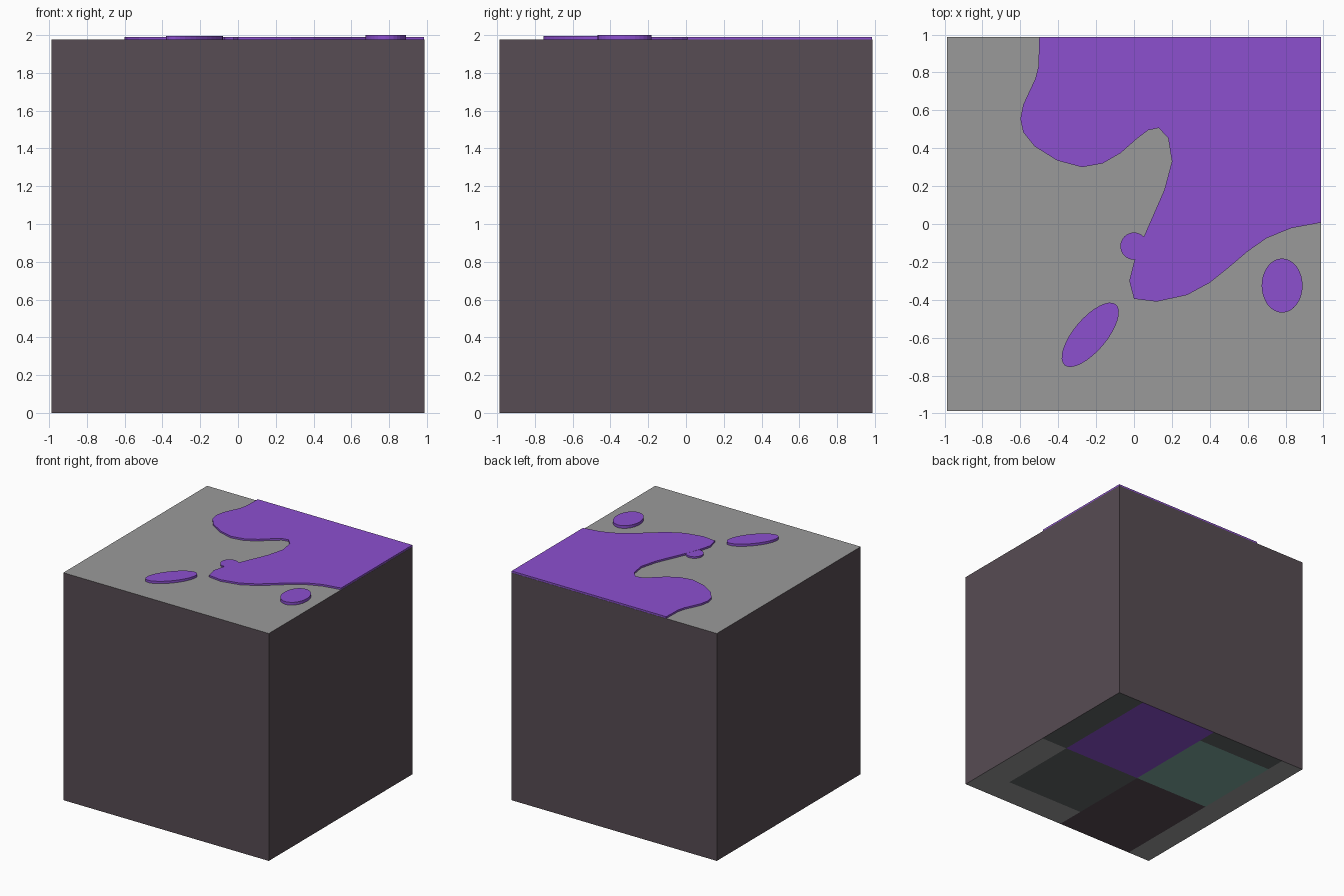
import bpy, bmesh, math
from mathutils import Vector

if "Cube" in bpy.data.objects:
    bpy.data.objects.remove(bpy.data.objects["Cube"])

H = 0.988            # half width of the block
TOP = 2 * H          # top of the block


def material(name, r, g, b):
    def lin(c):
        c /= 255
        return c / 12.92 if c <= 0.04045 else ((c + 0.055) / 1.055) ** 2.4
    m = bpy.data.materials.new(name)
    m.diffuse_color = (lin(r), lin(g), lin(b), 1)
    m.use_nodes = True
    m.node_tree.nodes["Principled BSDF"].inputs["Base Color"].default_value = m.diffuse_color
    return m


GREY = material("light grey", 154, 154, 154)
BROWN = material("dark brown", 87, 76, 83)
PURPLE = material("purple", 140, 80, 207)
DARK = material("dark grey", 97, 101, 102)
TEAL = material("teal", 125, 168, 158)


def finish(name, bm, mats):
    bmesh.ops.recalc_face_normals(bm, faces=bm.faces)
    me = bpy.data.meshes.new(name)
    bm.to_mesh(me)
    bm.free()
    for m in mats:
        me.materials.append(m)
    ob = bpy.data.objects.new(name, me)
    bpy.context.collection.objects.link(ob)
    return ob


def underside_colour(x, y):
    """Material index of a patch on the bottom face."""
    if x > 0.731:
        return 3 if y > 0 else 0
    if x > -0.034:
        if y > 0:
            return 2
        return 3 if y > -0.731 else 0
    if x > -0.771:
        if y > 0:
            return 3 if y > 0.81 else 4
        return 1
    return 0


# Block: brown sides, grey top, patched underside
bm = bmesh.new()
bmesh.ops.create_cube(bm, size=TOP)
bmesh.ops.translate(bm, verts=bm.verts, vec=(0, 0, H))
cuts = [((x, 0, 0), (1, 0, 0)) for x in (0.731, -0.034, -0.771)]
cuts += [((0, y, 0), (0, 1, 0)) for y in (0.81, 0, -0.731)]
for co, no in cuts:
    faces = [f for f in bm.faces if f.calc_center_median().z < 1e-4]
    geom = set(faces)
    for f in faces:
        geom.update(f.edges)
        geom.update(f.verts)
    bmesh.ops.bisect_plane(bm, geom=list(geom), plane_co=co, plane_no=no)
for f in bm.faces:
    c = f.calc_center_median()
    if c.z > TOP - 1e-4:
        f.material_index = 0
    elif c.z < 1e-4:
        f.material_index = underside_colour(c.x, c.y)
    else:
        f.material_index = 1
finish("block", bm, [GREY, BROWN, PURPLE, DARK, TEAL])


def slab(name, points, top):
    """Flat purple slab with the given outline, lying on the block."""
    bm = bmesh.new()
    face = bm.faces.new([bm.verts.new((x, y, TOP)) for x, y in points])
    ext = bmesh.ops.extrude_face_region(bm, geom=[face], use_keep_orig=True)
    up = [v for v in ext["geom"] if isinstance(v, bmesh.types.BMVert)]
    bmesh.ops.translate(bm, verts=up, vec=Vector((0, 0, top - TOP)))
    return finish(name, bm, [PURPLE])


def ellipse(cx, cy, a, b, deg=0, n=32):
    t = math.radians(deg)
    pts = []
    for i in range(n):
        p = 2 * math.pi * i / n
        x, y = a * math.cos(p), b * math.sin(p)
        pts.append((cx + x * math.cos(t) - y * math.sin(t),
                    cy + x * math.sin(t) + y * math.cos(t)))
    return pts


# Main splash running off the back right corner
E = H - 0.002
slab("splash", [
    (-.50, E), (-.505, .83), (-.52, .77), (-.585, .63), (-.60, .555),
    (-.585, .485), (-.525, .41), (-.405, .335), (-.275, .30), (-.165, .32),
    (-.07, .375), (.015, .45), (.075, .495), (.13, .507), (.18, .455),
    (.20, .33), (.16, .18), (.055, -.06), (0, -.20), (-.025, -.30),
    (0, -.395), (.12, -.41), (.28, -.375), (.40, -.31), (.50, -.23),
    (.60, -.145), (.70, -.075), (.83, -.022), (E, .007), (E, E)], 1.991)

# Drops
slab("round_drop", ellipse(0, -.117, .072, .072), 1.990)
slab("long_drop", ellipse(-.231, -.585, .21, .087, 49.8), 1.996)
slab("oval_drop", ellipse(.782, -.325, .108, .143), 2.0)
